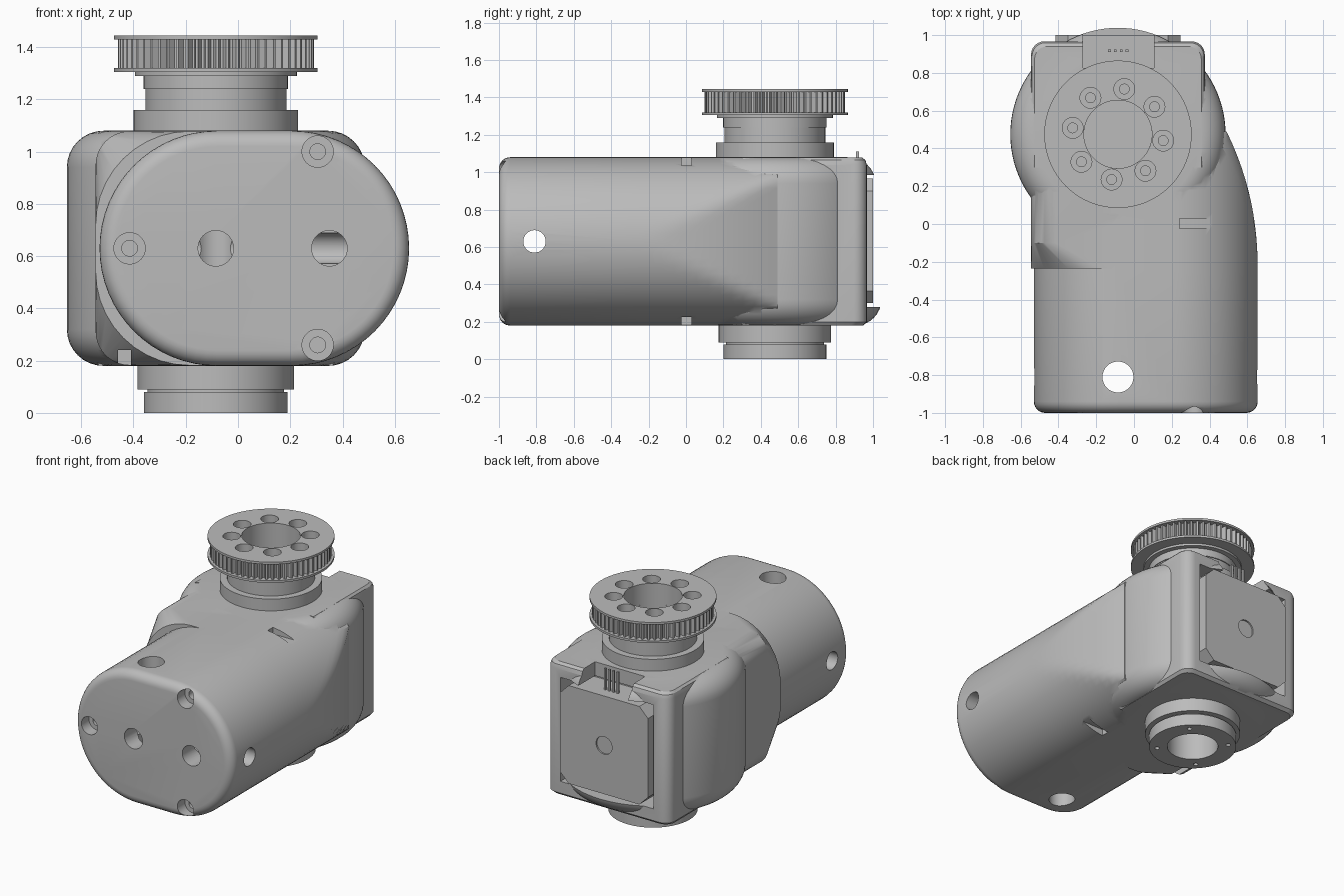
import bpy, bmesh, math
from math import sin, cos, pi

if "Cube" in bpy.data.objects:
    bpy.data.objects.remove(bpy.data.objects["Cube"])

grey = bpy.data.materials.new("light_grey")
grey.diffuse_color = (0.5, 0.5, 0.5, 1)
grey.use_nodes = True
grey.node_tree.nodes["Principled BSDF"].inputs["Base Color"].default_value = grey.diffuse_color

CX, CY, CZ = -0.085, 0.475, 0.63      # drive axis and body mid height
TOP, BOT = 1.08, 0.18


def finish(name, bm):
    bmesh.ops.recalc_face_normals(bm, faces=bm.faces)
    me = bpy.data.meshes.new(name)
    bm.to_mesh(me)
    bm.free()
    me.materials.append(grey)
    ob = bpy.data.objects.new(name, me)
    bpy.context.collection.objects.link(ob)
    return ob


def loft(name, rings, wrap=False):
    """Skin a list of equal-length rings; cap the ends or wrap round."""
    bm = bmesh.new()
    vs = [[bm.verts.new(p) for p in r] for r in rings]
    n = len(vs[0])
    pairs = list(zip(vs, vs[1:])) + ([(vs[-1], vs[0])] if wrap else [])
    for a, b in pairs:
        for i in range(n):
            j = (i + 1) % n
            bm.faces.new((a[i], a[j], b[j], b[i]))
    if not wrap:
        bm.faces.new(vs[0])
        bm.faces.new(vs[-1])
    return finish(name, bm)


def lathe(name, profile, wrap=False, n=96):
    """Turn (radius, z) points round the drive axis; radius may be a function of the step."""
    rings = []
    for r, z in profile:
        f = r if callable(r) else (lambda i, r=r: r)
        rings.append([(CX + f(i) * cos(2 * pi * i / n), CY + f(i) * sin(2 * pi * i / n), z)
                      for i in range(n)])
    return loft(name, rings, wrap)


def rod(axis, a, b, start, end, r, n=32, name="cutter"):
    """Cylinder along an axis; (a, b) are the other two coordinates in order."""
    rings = []
    for t in (start, end):
        ring = []
        for i in range(n):
            p = [a + r * cos(2 * pi * i / n), b + r * sin(2 * pi * i / n)]
            p.insert("xyz".index(axis), t)
            ring.append(p)
        rings.append(ring)
    return loft(name, rings)


def box(x0, x1, y0, y1, z0, z1, name="cutter"):
    return loft(name, [[(x0, y0, z), (x1, y0, z), (x1, y1, z), (x0, y1, z)] for z in (z0, z1)])


def apply_mod(ob, mod):
    bpy.context.view_layer.objects.active = ob
    bpy.ops.object.modifier_apply(modifier=mod.name)


def boolean(ob, other, op="DIFFERENCE"):
    m = ob.modifiers.new("bool", "BOOLEAN")
    m.operation, m.object, m.solver = op, other, "EXACT"
    apply_mod(ob, m)
    bpy.data.objects.remove(other)


# Main motor body: stadium section, rounded front edge, side swept in towards the back
def stadium(y, inset):
    r = 0.45 - inset
    limit = 0.655 - 0.17 * max(0, (y + 0.25) / 0.75) ** 2.2
    pts = []
    for i in range(33):
        a = -pi / 2 + pi * i / 32
        pts.append((min(0.205 + r * cos(a), limit), y, CZ + r * sin(a)))
    for i in range(33):
        a = pi / 2 + pi * i / 32
        pts.append((-0.08 + r * cos(a), y, CZ + r * sin(a)))
    return pts


F = 0.06
sections = [stadium(-1 + F - F * cos(t * pi / 12), F - F * sin(t * pi / 12)) for t in range(7)]
sections += [stadium(-0.25 + 0.74 * t / 12, 0) for t in range(13)]
body = loft("gearbox_body", sections)


# Shoulder on the left: rounded corners that open up from the motor body
def shoulder_ring(y, r):
    x, h = -0.545, 0.448
    pts = [(0.1, y, CZ - h), (0.1, y, CZ + h)]
    for s in (1, -1):
        arc = [(x + r - r * sin(a), y, CZ + s * (h - r + r * cos(a)))
               for a in [pi / 2 * i / 10 for i in range(11)]]
        pts += arc if s == 1 else arc[::-1]
    return pts


shoulder = loft("shoulder", [shoulder_ring(-0.235, 0.36), shoulder_ring(-0.1, 0.13),
                             shoulder_ring(0.4, 0.13)])

# Round drive housing with soft rims
R, B = 0.57, 0.14
arc = [(R - B + B * sin(a), TOP - B + B * cos(a)) for a in [pi / 2 * i / 8 for i in range(9)]]
housing = lathe("housing", arc + [(r, 2 * CZ - z) for r, z in arc[::-1]])

# Rear motor block with rounded back corners
outline = [(-0.545, 0.3), (0.375, 0.3)]
outline += [(0.305 + 0.07 * cos(a), 0.897 + 0.07 * sin(a)) for a in [pi / 2 * i / 6 for i in range(7)]]
outline += [(-0.475 - 0.07 * sin(a), 0.897 + 0.07 * cos(a)) for a in [pi / 2 * i / 6 for i in range(7)]]


def block_ring(z, inset):
    return [(-0.085 + (x + 0.085) * (1 - inset), 0.3 + (y - 0.3) * (1 - inset), z) for x, y in outline]


block = loft("motor_block", [block_ring(0.181, 0.03), block_ring(0.2, 0), block_ring(1.04, 0),
                             block_ring(1.065, 0.012), block_ring(1.079, 0.04)])
for part in (shoulder, housing, block):
    boolean(body, part, "UNION")

# Motor pocket and connector notch
boolean(body, box(-0.435, 0.265, 0.8, 1.1, 0.28, 0.985))
boolean(body, box(-0.27, 0.105, 0.825, 1.1, 0.9, 1.2))

# Cable-tie slots, top and bottom, and the small lower notch
boolean(body, box(0.24, 0.41, -0.025, 0.03, 1.035, 1.2))
boolean(body, box(0.24, 0.41, -0.025, 0.03, 0.1, 0.225))
boolean(body, box(-0.46, -0.41, -0.3, 0.0, 0.1, 0.24))

# Cross holes, front holes, counterbored screw holes, shaft bores
boolean(body, rod("z", CX, -0.81, 0, 1.3, 0.082))
boolean(body, rod("x", -0.81, CZ, -0.8, 0.8, 0.06))
for x in (CX, 0.35):
    boolean(body, rod("y", x, CZ, -1.1, -0.8, 0.068))
for x, z in ((-0.415, CZ), (0.305, 1.0), (0.305, 0.26)):
    boolean(body, rod("y", x, z, -1.1, -0.92, 0.06))
    boolean(body, rod("y", x, z, -1.0, -0.75, 0.03))
boolean(body, rod("z", CX, CY, 0.75, 1.3, 0.18, 96))
boolean(body, rod("z", CX, CY, 0.0, 0.5, 0.16, 96))

# Square motor with cut corners
x0, x1, z0, z1, c = -0.415, 0.245, 0.3, 0.965, 0.065
square = [(x0 + c, z0), (x1 - c, z0), (x1, z0 + c), (x1, z1 - c),
          (x1 - c, z1), (x0 + c, z1), (x0, z1 - c), (x0, z0 + c)]
motor = loft("motor", [[(x, y, z) for x, z in square] for y in (0.79, 1.0)])
boolean(motor, rod("y", CX, CZ, 0.99, 1.1, 0.06))

# Connector pins
for i in range(4):
    x = -0.13 + 0.031 * i
    box(x - 0.007, x + 0.007, 0.91, 0.924, 0.95, 1.11, f"connector_pin_{i + 1}")

# Stepped hubs above and below the housing
lathe("upper_hub", [(0.18, 1.08), (0.315, 1.08), (0.315, 1.16), (0.27, 1.16), (0.27, 1.24),
                    (0.276, 1.24), (0.276, 1.29), (0.31, 1.29), (0.31, 1.305), (0.18, 1.305)], True)
lower = lathe("lower_hub", [(0.16, 0), (0.275, 0), (0.275, 0.08), (0.262, 0.08), (0.262, 0.09),
                            (0.3, 0.09), (0.3, 0.18), (0.16, 0.18)], True)
for i in range(4):
    a = pi / 4 + pi / 2 * i
    boolean(lower, rod("z", CX + 0.225 * cos(a), CY + 0.225 * sin(a), -0.1, 0.05, 0.015, 12))


# Toothed pulley between two flanges, with eight counterbored screw holes
def teeth(i):
    return 0.375 if i % 4 < 2 else 0.347


pulley = lathe("toothed_pulley", [(0.18, 1.305), (0.39, 1.305), (0.39, 1.32), (teeth, 1.32), (teeth, 1.43),
                                  (0.39, 1.43), (0.39, 1.445), (0.18, 1.445)], True, 240)
for i in range(8):
    a = math.radians(-8 + 45 * i)
    x, y = CX + 0.242 * cos(a), CY + 0.242 * sin(a)
    boolean(pulley, rod("z", x, y, 1.38, 1.6, 0.055))
    boolean(pulley, rod("z", x, y, 1.2, 1.42, 0.026, 20))

# Smooth shading with crisp edges
bpy.ops.object.select_all(action="SELECT")
bpy.context.view_layer.objects.active = body
bpy.ops.object.shade_smooth_by_angle(angle=math.radians(28))
